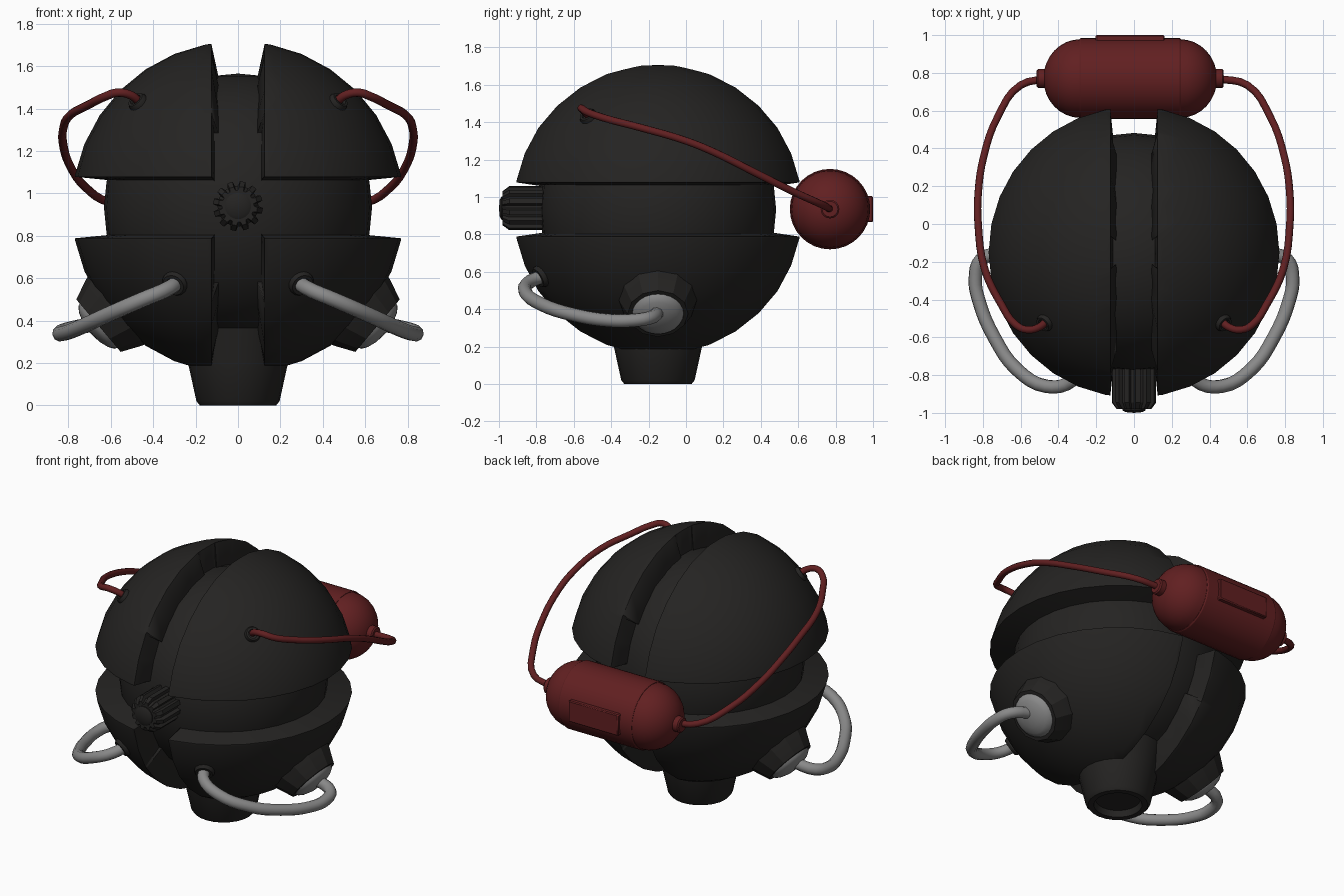
import bpy, bmesh, math
from mathutils import Vector, Matrix

if "Cube" in bpy.data.objects:
    bpy.data.objects.remove(bpy.data.objects["Cube"])

C = Vector((0, -0.15, 0.933))      # centre of the round body
R_OUT, R_IN = 0.784, 0.632


def material(name, rgb):
    m = bpy.data.materials.new(name)
    m.diffuse_color = (*rgb, 1)
    m.use_nodes = True
    m.node_tree.nodes["Principled BSDF"].inputs["Base Color"].default_value = m.diffuse_color
    return m


DARK = material("dark", (0.018, 0.017, 0.016))
RED = material("red", (0.12, 0.014, 0.015))
GREY = material("grey", (0.25, 0.25, 0.25))


def finish(name, bm, mat, angle=30):
    bmesh.ops.recalc_face_normals(bm, faces=bm.faces)
    me = bpy.data.meshes.new(name)
    bm.to_mesh(me)
    bm.free()
    ob = bpy.data.objects.new(name, me)
    bpy.context.collection.objects.link(ob)
    me.materials.append(mat)
    bpy.ops.object.select_all(action='DESELECT')
    bpy.context.view_layer.objects.active = ob
    ob.select_set(True)
    bpy.ops.object.shade_smooth_by_angle(angle=math.radians(angle))
    return ob


def lathe(name, profile, origin, axis, segs, mat, angle=30):
    """Revolve (radius, height) points around an axis through origin."""
    bm = bmesh.new()
    vs = [bm.verts.new((r, 0, h)) for r, h in profile]
    es = [bm.edges.new(p) for p in zip(vs, vs[1:])]
    bmesh.ops.spin(bm, geom=vs + es, cent=(0, 0, 0), axis=(0, 0, 1),
                   angle=math.tau, steps=segs, use_duplicate=False)
    bmesh.ops.remove_doubles(bm, verts=bm.verts, dist=1e-4)
    rot = Vector(axis).to_track_quat('Z', 'Y').to_matrix().to_4x4()
    bm.transform(Matrix.Translation(origin) @ rot)
    return finish(name, bm, mat, angle)


def tube(name, pts, radius, mat):
    cu = bpy.data.curves.new(name, 'CURVE')
    cu.dimensions = '3D'
    cu.bevel_depth, cu.bevel_resolution, cu.resolution_u = radius, 3, 4
    cu.use_fill_caps = True
    sp = cu.splines.new('BEZIER')
    sp.bezier_points.add(len(pts) - 1)
    for bp, p in zip(sp.bezier_points, pts):
        bp.co = p
        bp.handle_left_type = bp.handle_right_type = 'AUTO'
    cu.materials.append(mat)
    ob = bpy.data.objects.new(name, cu)
    bpy.context.collection.objects.link(ob)
    bpy.ops.object.select_all(action='DESELECT')
    bpy.context.view_layer.objects.active = ob
    ob.select_set(True)
    bpy.ops.object.convert(target='MESH')
    bpy.ops.object.shade_smooth_by_angle(angle=math.radians(40))


def shell(name, side, upper):
    """Quarter of the outer sphere, thickened radially inward."""
    bm = bmesh.new()
    bmesh.ops.create_uvsphere(bm, u_segments=32, v_segments=16, radius=R_OUT)
    up = 1 if upper else -1
    cuts = [((side * 0.125, 0, 0), (side, 0, 0)),
            ((0, 0, up * 0.145), (0, 0, up))]
    for co, no in cuts:
        bmesh.ops.bisect_plane(bm, geom=bm.verts[:] + bm.edges[:] + bm.faces[:],
                               plane_co=co, plane_no=no, clear_inner=True)
    bm.transform(Matrix.Translation(C))
    ob = finish(name, bm, DARK)
    sol = ob.modifiers.new("thickness", 'SOLIDIFY')
    sol.thickness, sol.offset = R_OUT - R_IN + 0.02, -1
    bev = ob.modifiers.new("soft_edge", 'BEVEL')
    bev.width, bev.segments, bev.angle_limit = 0.008, 2, math.radians(40)


# inner ball
bm = bmesh.new()
bmesh.ops.create_uvsphere(bm, u_segments=32, v_segments=16, radius=R_IN)
bm.transform(Matrix.Translation(C))
finish("inner_ball", bm, DARK)

# neck with recessed underside
lathe("neck", [(0.275, 0.38), (0.238, 0.21), (0.196, 0.02), (0.18, 0), (0.145, 0),
               (0.135, 0.04), (0, 0.04)], (0, C.y, 0), (0, 0, 1), 24, DARK)

# front knob: toothed prism with chamfered nose
bm = bmesh.new()
teeth, rings = 12, []
for y, k in ((-0.70, 1), (-0.945, 1), (-0.98, 0.78)):
    ring = []
    for i in range(teeth):
        for f, r in ((0, 0.096), (0.3, 0.096), (0.42, 0.118), (0.85, 0.118)):
            a = (i + f) / teeth * math.tau
            ring.append(bm.verts.new((r * k * math.cos(a), y, 0.94 + r * k * math.sin(a))))
    rings.append(ring)
n = teeth * 4
for a, b in zip(rings, rings[1:]):
    for i in range(n):
        bm.faces.new((a[i], a[(i + 1) % n], b[(i + 1) % n], b[i]))
bm.faces.new(rings[-1])
bm.faces.new(rings[0])
finish("front_knob", bm, DARK)
lathe("knob_button", [(0.062, 0), (0.062, 0.008), (0.045, 0.018), (0, 0.022)],
      (0, -0.978, 0.94), (0, -1, 0), 20, DARK)

# rear canister: barrel, rounded ends, end connectors, back plate
T = Vector((-0.02, 0.77, 0.935))
lathe("canister_barrel", [(0.2, -0.268), (0.21, -0.268), (0.215, -0.26), (0.215, 0.26),
                          (0.21, 0.268), (0.2, 0.268)], T, (1, 0, 0), 32, RED)
dome = [(0.208 * math.cos(i * math.pi / 16), 0.265 + 0.195 * math.sin(i * math.pi / 16))
        for i in range(9)]
for side, word in ((1, "right"), (-1, "left")):
    lathe("canister_end_" + word, dome, T, (side, 0, 0), 32, RED)
    lathe("canister_connector_" + word, [(0.05, 0.43), (0.05, 0.488), (0.042, 0.495), (0, 0.495)],
          T, (side, 0, 0), 16, RED)
bm = bmesh.new()
bmesh.ops.create_cube(bm, size=1)
bm.transform(Matrix.Translation((T.x, 0.97, T.z)) @ Matrix.Diagonal((0.365, 0.06, 0.14, 1)))
plate = finish("canister_plate", bm, RED)
plate.modifiers.new("soft_edge", 'BEVEL').width = 0.006

red_path = [(0.46, -0.51, 1.425), (0.50, -0.545, 1.46), (0.565, -0.56, 1.475),
            (0.63, -0.53, 1.455), (0.70, -0.43, 1.42), (0.79, -0.24, 1.37),
            (0.825, 0.0, 1.30), (0.825, 0.16, 1.235), (0.795, 0.36, 1.135),
            (0.72, 0.57, 1.03), (0.60, 0.735, 0.955), (0.44, 0.77, 0.935)]
grey_path = [(0.28, -0.73, 0.585), (0.33, -0.83, 0.55), (0.46, -0.86, 0.495),
             (0.62, -0.77, 0.425), (0.74, -0.60, 0.37), (0.82, -0.41, 0.34),
             (0.84, -0.29, 0.34), (0.81, -0.19, 0.355), (0.68, -0.15, 0.385)]

# mirrored parts
for s, word in ((1, "right"), (-1, "left")):
    shell("upper_shell_" + word, s, True)
    shell("lower_shell_" + word, s, False)

    tube("red_hose_" + word, [(s * x, y, z) for x, y, z in red_path], 0.02, RED)
    tube("grey_hose_" + word, [(s * x, y, z) for x, y, z in grey_path], 0.036, GREY)

    # sockets where the hoses enter the shells
    for label, d, r in (("red_socket_", (0.475, -0.375, 0.50), 0.048),
                        ("grey_socket_", (0.30, -0.63, -0.36), 0.062)):
        lathe(label + word, [(r, 0.74), (r, 0.785), (r * 0.85, 0.80), (r * 0.6, 0.80),
                             (r * 0.55, 0.785), (0, 0.785)], C, (s * d[0], d[1], d[2]), 16, DARK)

    # lower side pods: tapered collar with domed cap
    axis = (s * 0.763, 0, -0.646)
    lathe("pod_collar_" + word, [(0.212, 0.735), (0.205, 0.765), (0.162, 0.862), (0.13, 0.862)],
          C, axis, 12, DARK, 20)
    lathe("pod_cap_" + word, [(0.14, 0.855), (0.132, 0.875), (0.105, 0.893), (0.06, 0.908), (0, 0.914)],
          C, axis, 24, GREY, 40)
